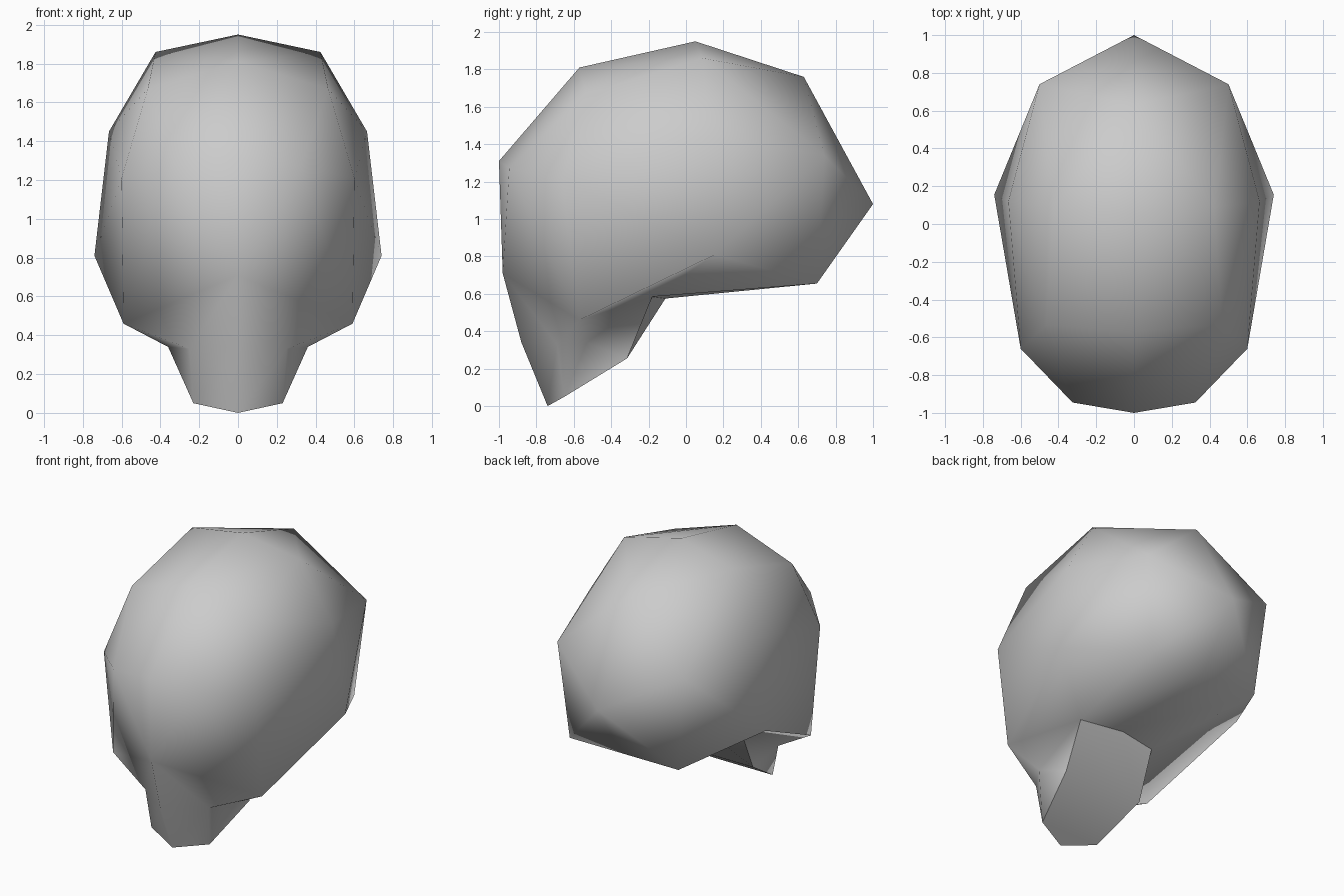
import bpy
import bmesh

cube = bpy.data.objects.get("Cube")
if cube:
    bpy.data.objects.remove(cube)

# Landmarks of the head, one half only
POINTS = {
    "chin": (0, -.74, 0), "lip": (0, -.88, .34), "nose": (0, -.98, .71),
    "brow": (0, -1, 1.31), "forehead": (0, -.57, 1.81), "crown": (0, .05, 1.95),
    "upper_back": (0, .63, 1.76), "back": (0, 1, 1.08), "nape": (0, .70, .655),
    "throat": (0, -.11, .575),
    "chin_side": (.23, -.65, .05), "lip_side": (.25, -.69, .33),
    "brow_side": (.325, -.945, 1.27), "forehead_side": (.465, -.535, 1.67),
    "crown_side": (.425, .09, 1.86), "back_side": (.5, .74, 1.34),
    "nape_side": (.43, .70, .655),
    "cheek": (.59, -.57, .46), "eye_side": (.6, -.66, 1.21),
    "temple": (.665, .12, 1.45), "ear": (.74, .155, .81),
    "jaw_hollow": (.36, -.53, .34),
    "jaw": (.31, -.315, .255), "jaw_top": (.3, -.18, .585),
}

# Faces of one half
FACES = [
    # muzzle and face
    "chin chin_side lip_side lip", "lip lip_side nose",
    "lip_side cheek nose", "nose cheek brow_side", "nose brow_side brow",
    "brow_side cheek eye_side", "brow_side eye_side forehead_side",
    # top of the skull
    "brow brow_side forehead", "brow_side forehead_side forehead",
    "forehead forehead_side crown_side", "forehead crown_side crown",
    "forehead_side eye_side temple", "forehead_side temple crown_side",
    "crown crown_side upper_back", "crown_side back_side upper_back",
    # sides and back
    "eye_side cheek ear", "eye_side ear temple",
    "crown_side temple back_side", "temple ear back_side",
    "ear nape_side back_side", "upper_back back_side back",
    "back back_side nape_side", "back nape_side nape",
    # underside and jaw
    "nape nape_side jaw_top throat", "nape_side ear jaw_top",
    "jaw_top ear cheek", "jaw_top cheek jaw_hollow", "jaw jaw_top jaw_hollow",
    "chin_side jaw jaw_hollow", "chin_side jaw_hollow lip_side",
    "lip_side jaw_hollow cheek",
]

bm = bmesh.new()
left, right = {}, {}
for name, (x, y, z) in POINTS.items():
    left[name] = bm.verts.new((x, y, z))
    right[name] = bm.verts.new((-x, y, z)) if x else left[name]

# Head skin, mirrored
for names in FACES:
    keys = names.split()
    bm.faces.new([left[k] for k in keys])
    bm.faces.new([right[k] for k in reversed(keys)])

# Neck opening cap under the jaw, with a sharp rim
cap = [
    bm.faces.new([left["chin"], left["chin_side"], left["jaw"],
                  right["jaw"], right["chin_side"]]),
    bm.faces.new([left["jaw"], left["jaw_top"], left["throat"],
                  right["jaw_top"], right["jaw"]]),
]
for face in cap:
    for edge in face.edges:
        edge.smooth = all(f in cap for f in edge.link_faces)
for face in bm.faces:
    face.smooth = True
bmesh.ops.recalc_face_normals(bm, faces=bm.faces[:])

mesh = bpy.data.meshes.new("head")
bm.to_mesh(mesh)
bm.free()
head = bpy.data.objects.new("head", mesh)
bpy.context.collection.objects.link(head)

# Plain grey
grey = bpy.data.materials.new("light_grey")
grey.use_nodes = True
colour = (.6, .6, .6, 1)
grey.diffuse_color = colour
grey.node_tree.nodes["Principled BSDF"].inputs["Base Color"].default_value = colour
mesh.materials.append(grey)
